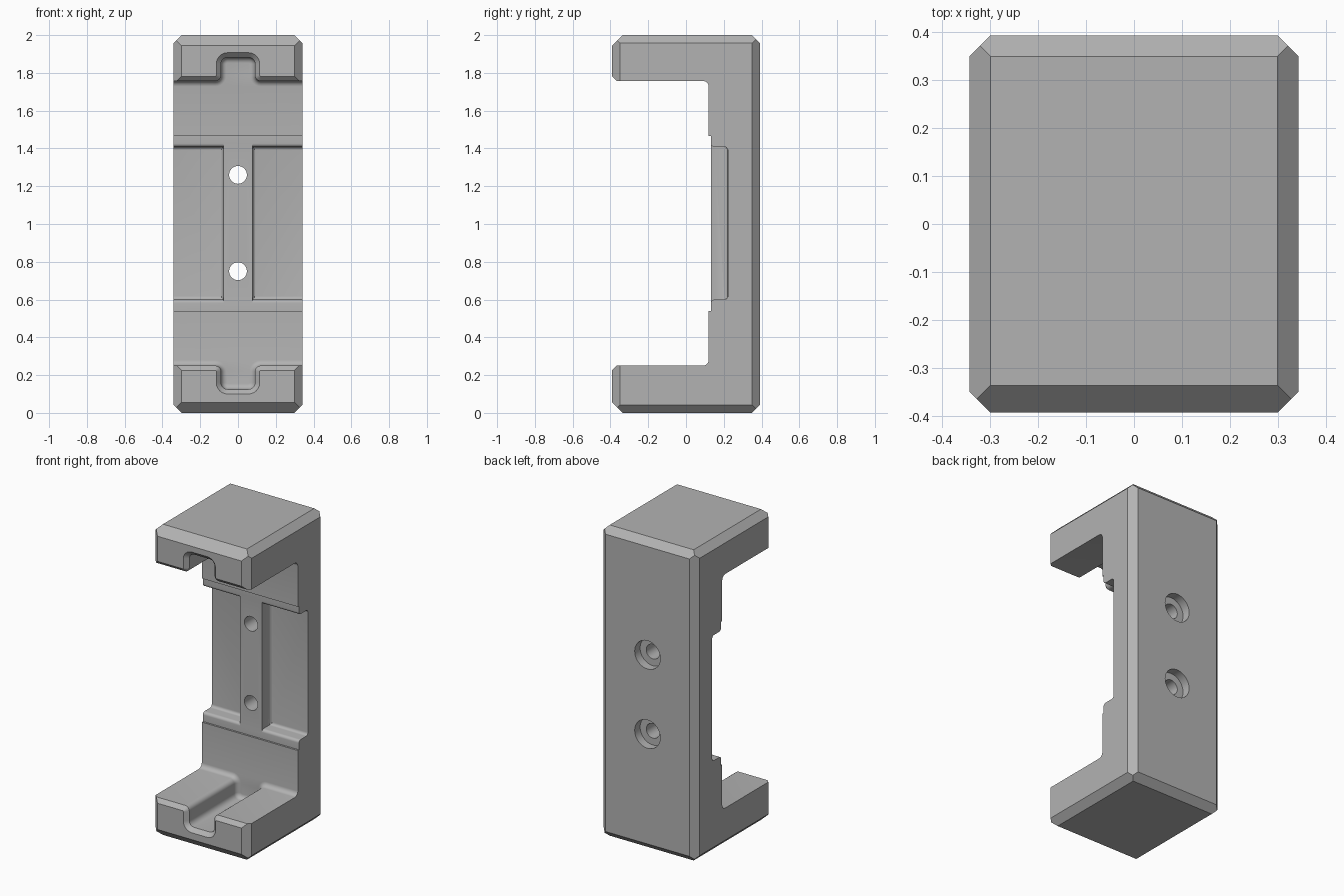
import bpy, bmesh, math
from math import pi, sin, cos
from mathutils import Vector

old = bpy.data.objects.get("Cube")
if old:
    bpy.data.objects.remove(old, do_unlink=True)

W, D, H = 0.342, 0.392, 2.0      # half width, half depth, height
FLOOR, CEIL, WALL, STEP = 0.25, 1.757, 0.12, 0.132

grey = bpy.data.materials.new("grey plastic")
grey.use_nodes = True
colour = (0.45, 0.45, 0.45, 1)
grey.diffuse_color = colour
grey.node_tree.nodes["Principled BSDF"].inputs["Base Color"].default_value = colour


def make(name, bm):
    bmesh.ops.recalc_face_normals(bm, faces=bm.faces)
    mesh = bpy.data.meshes.new(name)
    bm.to_mesh(mesh)
    bm.free()
    mesh.materials.append(grey)
    ob = bpy.data.objects.new(name, mesh)
    bpy.context.collection.objects.link(ob)
    return ob


def box(lo, hi):
    bm = bmesh.new()
    bmesh.ops.create_cube(bm, size=1)
    for v in bm.verts:
        v.co = [lo[i] if v.co[i] < 0 else hi[i] for i in range(3)]
    return bm


def loft(rings):
    """Skin closed rings of equal length and cap both ends."""
    bm = bmesh.new()
    rows = [[bm.verts.new(p) for p in ring] for ring in rings]
    n = len(rows[0])
    for a, b in zip(rows, rows[1:]):
        for i in range(n):
            j = (i + 1) % n
            bm.faces.new((a[i], a[j], b[j], b[i]))
    bm.faces.new(rows[0])
    bm.faces.new(rows[-1])
    return bm


def arc(cx, cy, r, a0, a1, n=6):
    return [(cx + r * cos(a0 + (a1 - a0) * i / n), cy + r * sin(a0 + (a1 - a0) * i / n))
            for i in range(n + 1)]


# Outer block: every edge chamfered by a slanting cut
def chamfer(bm, signs, size):
    normal = Vector(signs)
    corner = Vector((signs[0] * W, signs[1] * D, H / 2 + signs[2] * H / 2))
    axis = 0 if signs[0] else 1
    corner[axis] -= signs[axis] * size
    res = bmesh.ops.bisect_plane(bm, geom=bm.verts[:] + bm.edges[:] + bm.faces[:],
                                 plane_co=corner, plane_no=normal, clear_outer=True)
    rim = [e for e in res["geom_cut"] if isinstance(e, bmesh.types.BMEdge)]
    bmesh.ops.edgeloop_fill(bm, edges=rim)


bm = box((-W, -D, 0), (W, D, H))
for s in (-1, 1):
    for t in (-1, 1):
        chamfer(bm, (s, t, 0), 0.043)
        chamfer(bm, (s, 0, t), 0.043)
        chamfer(bm, (0, s, t), 0.056 if s < 0 else 0.043)
body = make("clamp_body", bm)


# Mouth between the arms, with a rounded channel in each arm
def mouth_section(grow):
    rc, rv = 0.035 + grow, 0.03 - grow        # channel bottom and channel lip radii
    w, z, deep = 0.09 + grow, FLOOR - grow, FLOOR - 0.125 - grow
    half = ([(0.5, z)] + arc(w + rv, z - rv, rv, pi / 2, pi)
            + arc(w - rc, deep + rc, rc, 0, -pi / 2))
    low = half + [(-x, h) for x, h in reversed(half)]
    return low + [(x, FLOOR + CEIL - h) for x, h in reversed(low)]


stations = [(-0.5, 0.025), (-D, 0.025), (-D + 0.025, 0)]
stations += [(y, x - 0.03) for x, y in arc(0, WALL - 0.03, 0.03, 0, pi / 2)]
stations = [(y, g if i < 3 else max(g, -0.029)) for i, (y, g) in enumerate(stations)]
cutters = [make("mouth_cutter", loft([[(x, y, z) for x, z in mouth_section(g)]
                                      for y, g in stations]))]

# Shallow step in the inner wall
cutters.append(make("step_cutter", box((-0.5, 0, 0.54), (0.5, STEP, 1.465))))

# Deep recess on each side of the central rib, with eased edges
LOW, HIGH, DEEP, R = 0.6, 1.408, 0.222, 0.018
side = arc(STEP + R, LOW - R, R, pi, pi / 2) + arc(DEEP - R, LOW + R, R, -pi / 2, 0)
side = [(STEP - 0.05, LOW - R)] + side
side += [(y, LOW + HIGH - z) for y, z in reversed(side)]
for sx, word in ((1, "left"), (-1, "right")):
    rings = [[(sx * (0.078 + R * (1 - cos(a))), min(y, DEEP - R * (1 - sin(a))), z)
              for y, z in side] for a in (pi / 2, pi / 3, pi / 6, 0)][::-1]
    rings = [[(sx * (0.078 + R * (1 - cos(a))), min(y, DEEP - R + R * sin(a)), z)
              for y, z in side] for a in (0, pi / 6, pi / 3, pi / 2)]
    rings.append([(sx * 0.5, y, z) for y, z in side])
    cutters.append(make(word + "_recess_cutter", loft(rings)))

# Screw holes with counterbores in the back
for name, z in (("lower", 0.75), ("upper", 1.26)):
    rings = [[(r * cos(2 * pi * i / 48), y, z + r * sin(2 * pi * i / 48)) for i in range(48)]
             for r, y in ((0.047, -0.1), (0.047, D - 0.055), (0.091, D - 0.055), (0.091, 0.5))]
    cutters.append(make(name + "_hole_cutter", loft(rings)))

# Carve the block, then remove the cutters
for c in cutters:
    c.hide_render = True
    mod = body.modifiers.new(c.name, "BOOLEAN")
    mod.operation, mod.solver, mod.object = "DIFFERENCE", "EXACT", c
bpy.context.view_layer.objects.active = body
body.select_set(True)
for mod in list(body.modifiers):
    bpy.ops.object.modifier_apply(modifier=mod.name)
for c in cutters:
    bpy.data.objects.remove(c, do_unlink=True)
bpy.ops.object.shade_smooth_by_angle(angle=math.radians(30))
